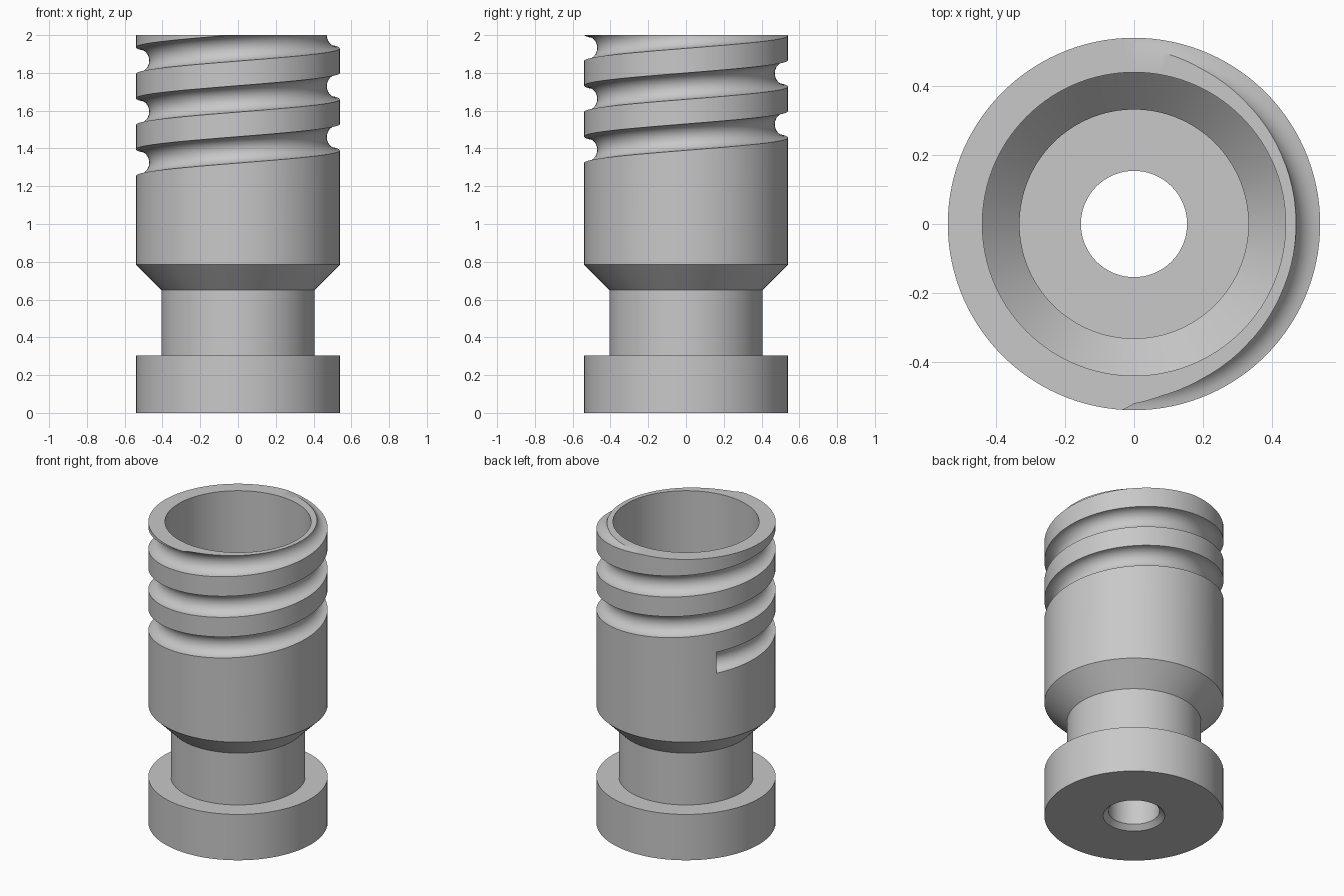
import bpy
import bmesh
from math import cos, sin, radians, tau

cube = bpy.data.objects.get("Cube")
if cube:
    bpy.data.objects.remove(cube, do_unlink=True)

R, TOP = 0.54, 2.0            # outer radius and height
PITCH, GROOVE = 0.27, 0.07    # thread pitch and groove radius
SIDES = 120

grey = bpy.data.materials.new("plain grey")
grey.use_nodes = True
colour = (0.58, 0.58, 0.58, 1)
grey.diffuse_color = colour
grey.node_tree.nodes["Principled BSDF"].inputs["Base Color"].default_value = colour


def make_object(name, rings, close_rows, cap_ends):
    """Skin a list of rings (each a closed loop of points) into an object."""
    bm = bmesh.new()
    rows = [[bm.verts.new(p) for p in ring] for ring in rings]
    n = len(rows[0])
    pairs = list(zip(rows, rows[1:]))
    if close_rows:
        pairs.append((rows[-1], rows[0]))
    for a, b in pairs:
        for i in range(n):
            j = (i + 1) % n
            bm.faces.new((a[i], a[j], b[j], b[i]))
    if cap_ends:
        bm.faces.new(rows[0])
        bm.faces.new(rows[-1])
    bmesh.ops.recalc_face_normals(bm, faces=bm.faces)
    mesh = bpy.data.meshes.new(name)
    bm.to_mesh(mesh)
    bm.free()
    mesh.materials.append(grey)
    obj = bpy.data.objects.new(name, mesh)
    bpy.context.collection.objects.link(obj)
    return obj


# Hollow turned body: outside going up, then the bore going down
profile = [
    (0.186, 0), (R, 0), (R, 0.305), (0.405, 0.305), (0.405, 0.65), (R, 0.785),
    (R, TOP), (0.44, TOP), (0.44, 0.79), (0.332, 0.68), (0.332, 0.305),
    (0.154, 0.305), (0.154, 0.03),
]
body = make_object("threaded_body", [
    [(r * cos(tau * i / SIDES), r * sin(tau * i / SIDES), z) for i in range(SIDES)]
    for r, z in profile], True, False)

# Round cutter sweeping up a helix and out through the rim
rings = []
for deg in range(145, 1202, 4):
    a = radians(deg)
    height = 1.46 + PITCH * (deg - 360) / 360
    ring = []
    for k in range(24):
        t = tau * k / 24
        r = R + GROOVE * cos(t)
        ring.append((r * cos(a), r * sin(a), height + GROOVE * sin(t)))
    rings.append(ring)
cutter = make_object("groove_cutter", rings, False, True)
cutter.hide_render = True

# Cut the spiral groove
cut = body.modifiers.new("spiral groove", "BOOLEAN")
cut.operation = "DIFFERENCE"
cut.solver = "EXACT"
cut.object = cutter
bpy.ops.object.select_all(action="DESELECT")
body.select_set(True)
bpy.context.view_layer.objects.active = body
bpy.ops.object.modifier_apply(modifier=cut.name)
bpy.data.objects.remove(cutter, do_unlink=True)

bpy.ops.object.shade_smooth_by_angle(angle=radians(30))
